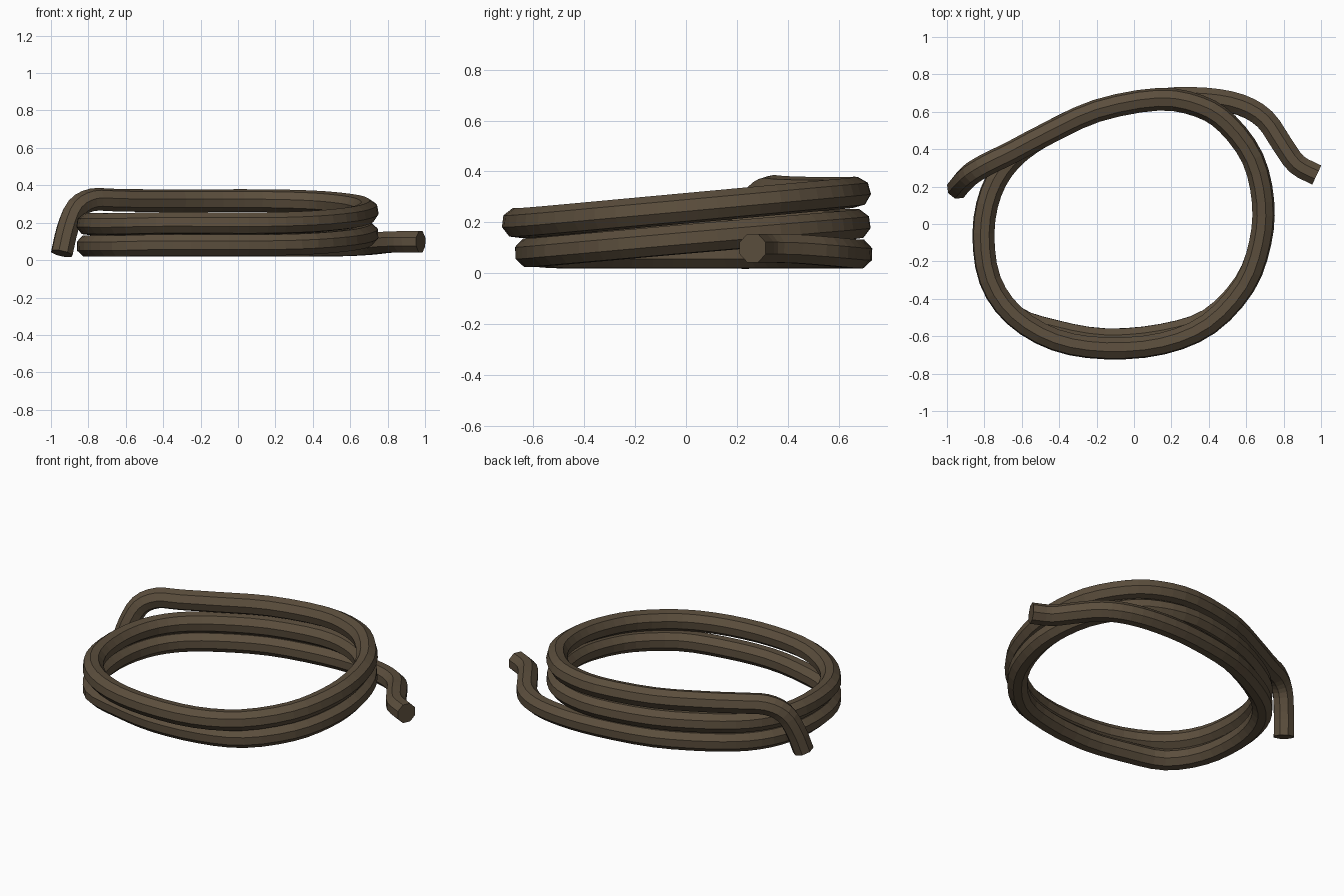
import bpy, bmesh, math
from mathutils import Vector

if "Cube" in bpy.data.objects:
    bpy.data.objects.remove(bpy.data.objects["Cube"])

RADIUS, SIDES, STEPS = 0.061, 8, 3

# one turn of the coil, counter-clockwise from the back (x, y)
BACK_LEFT = [(0.13, 0.667), (-0.2, 0.605), (-0.48, 0.475)]
LEFT = [(-0.66, 0.34), (-0.765, 0.17), (-0.805, -0.05), (-0.77, -0.3), (-0.64, -0.49)]
FRONT = [(-0.42, -0.62), (-0.15, -0.665), (0.15, -0.64)]
RIGHT = [(0.4, -0.535), (0.59, -0.33), (0.675, -0.1), (0.69, 0.12), (0.635, 0.35), (0.5, 0.535), (0.35, 0.63)]


def turn(z, rise, front_shift):
    """Level along the back, left and front, rising along the right side."""
    pts = [(x, y, z) for x, y in BACK_LEFT + LEFT]
    pts += [(x, y + front_shift, z + 0.005) for x, y in FRONT]
    pts += [(x, y + front_shift * max(0, -y), z + rise * (y + 0.68) / 1.35) for x, y in RIGHT]
    return pts


# loose end on the right, two turns, loose end dropping on the left
path = [(0.977, 0.262, 0.098), (0.87, 0.32, 0.098), (0.79, 0.43, 0.095),
        (0.70, 0.56, 0.085), (0.57, 0.637, 0.078), (0.38, 0.672, 0.076)]
path += turn(0.076, 0.115, 0.05)
path += turn(0.192, 0.125, 0.0)
path += [(x, y, 0.318) for x, y in BACK_LEFT]
path += [(-0.66, 0.38, 0.321), (-0.78, 0.322, 0.322), (-0.865, 0.272, 0.275),
         (-0.912, 0.228, 0.165), (-0.942, 0.192, 0.035)]
path = [Vector(p) for p in path]


def smooth_path(p):
    """Catmull-Rom curve through the points."""
    p = [2 * p[0] - p[1]] + p + [2 * p[-1] - p[-2]]
    out = []
    for a, b, c, d in zip(p, p[1:], p[2:], p[3:]):
        for i in range(STEPS):
            t = i / STEPS
            out.append(0.5 * (2 * b + (c - a) * t + (2 * a - 5 * b + 4 * c - d) * t * t
                              + (3 * b - a - 3 * c + d) * t ** 3))
    return out + [p[-2]]


# sweep an octagon along the path
pts = smooth_path(path)
bm = bmesh.new()
rings = []
up = Vector((0, 0, 1))
for i, p in enumerate(pts):
    tan = (pts[min(i + 1, len(pts) - 1)] - pts[max(i - 1, 0)]).normalized()
    up = (up - tan * up.dot(tan)).normalized()
    side = tan.cross(up)
    ring = []
    for k in range(SIDES):
        a = 2 * math.pi * (k + 0.5) / SIDES
        ring.append(bm.verts.new(p + RADIUS * (math.cos(a) * side + math.sin(a) * up)))
    rings.append(ring)
for r, s in zip(rings, rings[1:]):
    for k in range(SIDES):
        n = (k + 1) % SIDES
        bm.faces.new((r[k], r[n], s[n], s[k]))
bm.faces.new(rings[0])
bm.faces.new(rings[-1])
bmesh.ops.recalc_face_normals(bm, faces=bm.faces)

mesh = bpy.data.meshes.new("rope_coil")
bm.to_mesh(mesh)
bm.free()
rope = bpy.data.objects.new("rope_coil", mesh)
bpy.context.collection.objects.link(rope)

brown = bpy.data.materials.new("rope brown")
brown.diffuse_color = (0.105, 0.076, 0.046, 1)
brown.use_nodes = True
brown.node_tree.nodes["Principled BSDF"].inputs["Base Color"].default_value = brown.diffuse_color
mesh.materials.append(brown)
